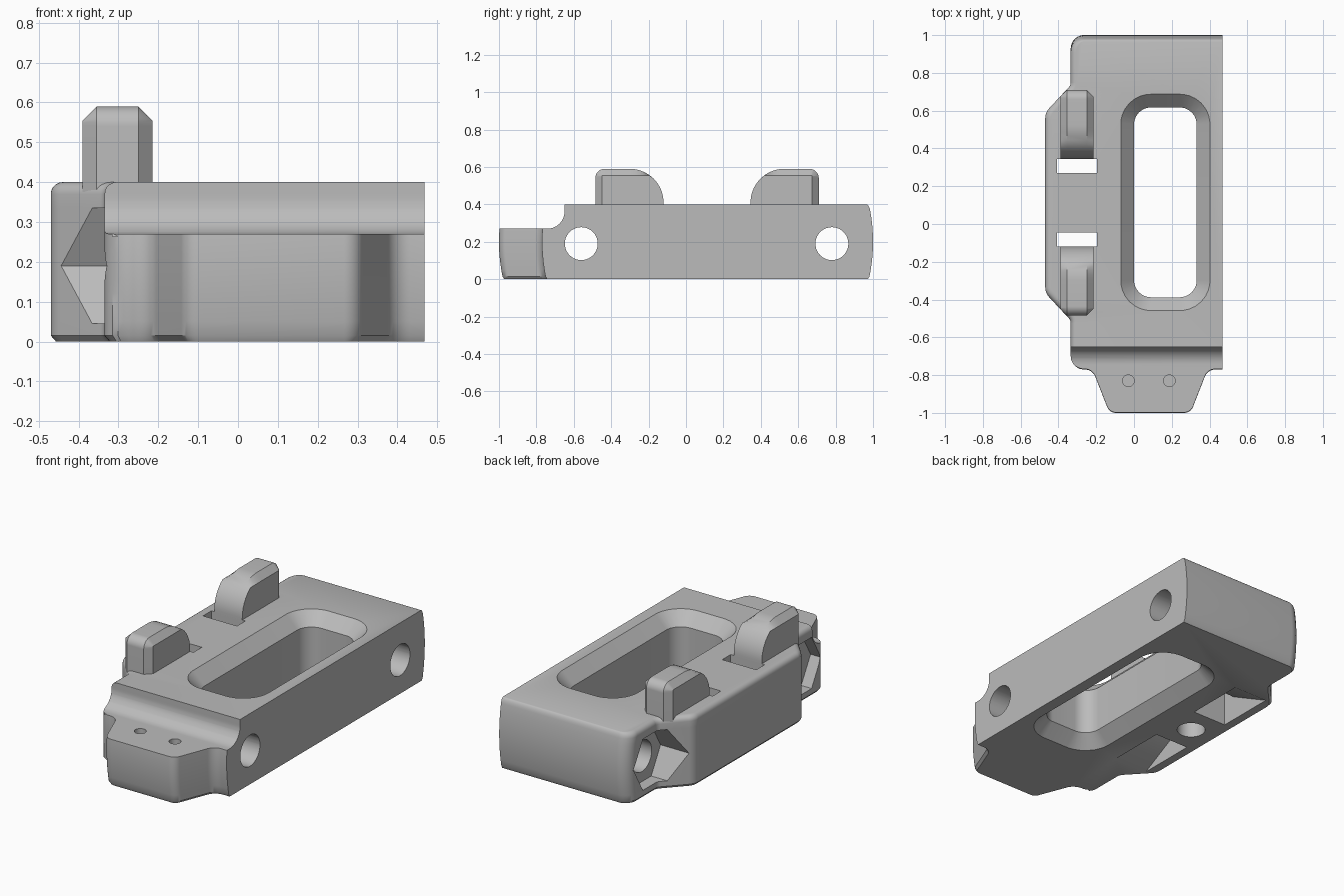
import bpy, bmesh, math
from mathutils import Vector

cube = bpy.data.objects.get("Cube")
if cube:
    bpy.data.objects.remove(cube, do_unlink=True)

grey = bpy.data.materials.new("plain grey")
grey.use_nodes = True
grey.diffuse_color = (0.5, 0.5, 0.5, 1)
grey.node_tree.nodes["Principled BSDF"].inputs["Base Color"].default_value = (0.5, 0.5, 0.5, 1)

MID = 0.1125     # y of the plane that mirrors the clip features
RIGHT = 0.468    # flat side of the body
TOP = 0.4


def rounded(corners, steps=8):
    """2D polygon from (x, y, radius) corners."""
    out = []
    for i, (x, y, r) in enumerate(corners):
        p = Vector((x, y))
        if r == 0:
            out.append(p)
            continue
        u = (Vector(corners[i - 1][:2]) - p).normalized()
        v = (Vector(corners[(i + 1) % len(corners)][:2]) - p).normalized()
        half = u.angle(v) / 2
        c = p + (u + v).normalized() * r / math.sin(half)
        a = p + u * r / math.tan(half) - c
        b = p + v * r / math.tan(half) - c
        for k in range(steps + 1):
            out.append(c + a.lerp(b, k / steps).normalized() * r)
    return out


def offset(poly, d):
    """Move a counter-clockwise polygon outward by d."""
    out = []
    for i, p in enumerate(poly):
        e1 = (p - poly[i - 1]).normalized()
        e2 = (poly[(i + 1) % len(poly)] - p).normalized()
        n1, n2 = Vector((e1.y, -e1.x)), Vector((e2.y, -e2.x))
        out.append(p + (n1 + n2) * d / (1 + n1.dot(n2)))
    return out


def loft(name, rings):
    """Closed solid through rings of 3D points."""
    bm = bmesh.new()
    vs = [[bm.verts.new(p) for p in ring] for ring in rings]
    n = len(vs[0])
    for a, b in zip(vs, vs[1:]):
        for i in range(n):
            j = (i + 1) % n
            bm.faces.new((a[i], a[j], b[j], b[i]))
    bm.faces.new(vs[0][::-1])
    bm.faces.new(vs[-1])
    bmesh.ops.remove_doubles(bm, verts=bm.verts, dist=0.0001)
    bmesh.ops.recalc_face_normals(bm, faces=bm.faces)
    mesh = bpy.data.meshes.new(name)
    bm.to_mesh(mesh)
    bm.free()
    mesh.materials.append(grey)
    ob = bpy.data.objects.new(name, mesh)
    bpy.context.collection.objects.link(ob)
    return ob


def along_x(name, poly, x0, x1):
    return loft(name, [[(x, p[0], p[1]) for p in poly] for x in (x0, x1)])


def along_z(name, poly, z0, z1):
    return loft(name, [[(p[0], p[1], z) for p in poly] for z in (z0, z1)])


def circle(cx, cy, r, n=40):
    return [(cx + r * math.cos(math.tau * i / n), cy + r * math.sin(math.tau * i / n)) for i in range(n)]


def activate(ob):
    bpy.ops.object.select_all(action='DESELECT')
    ob.select_set(True)
    bpy.context.view_layer.objects.active = ob


def cut(ob, cutter):
    cutter.hide_render = True
    mod = ob.modifiers.new("cut", 'BOOLEAN')
    mod.operation, mod.solver, mod.object = 'DIFFERENCE', 'EXACT', cutter
    activate(ob)
    bpy.ops.object.modifier_apply(modifier=mod.name)
    bpy.data.objects.remove(cutter, do_unlink=True)


def smooth(ob):
    activate(ob)
    bpy.ops.object.shade_smooth_by_angle(angle=math.radians(28))


# Body outline with side bulge and front tab, counter-clockwise
outline = rounded([
    (RIGHT, 1, 0), (-0.335, 1, 0.07), (-0.335, 0.735, 0.04), (-0.47, 0.59, 0.08),
    (-0.47, -0.365, 0.08), (-0.335, -0.51, 0.04), (-0.335, -0.77, 0.07),
    (-0.22, -0.77, 0.06), (-0.13, -1, 0.05), (0.3, -1, 0.05), (0.39, -0.77, 0.06),
    (RIGHT, -0.77, 0)])

# Layers: bottom chamfer, gently bowed ends, rounded top edge
FILLET = 0.03
layers = [(0, 0.013), (0.015, 0)]
layers += [(0.015 + (TOP - FILLET - 0.015) * k / 10, 0) for k in range(1, 11)]
for k in range(1, 6):
    t = math.pi / 2 * k / 5
    layers.append((TOP - FILLET * (1 - math.sin(t)), FILLET * (1 - math.cos(t))))
rings = []
for z, inset in layers:
    bow = 0.022 * ((z - 0.2) / 0.2) ** 2
    ring = []
    for p, q in zip(outline, offset(outline, -inset)):
        x, y = q
        if p.x > RIGHT - 0.001:
            x = RIGHT
        if abs(p.y) > 0.75:
            y = p.y + (y - p.y) * 0.4 - math.copysign(bow, p.y)
        ring.append((x, y, z))
    rings.append(ring)
body = loft("body", rings)

# Step down to the front tab, with a concave fillet
cut(body, along_x("tab_step", rounded([(-1.2, 0.27, 0), (-0.65, 0.27, 0.09), (-0.65, 0.6, 0), (-1.2, 0.6, 0)]), -0.7, 0.7))

# Long window, chamfered above and below
window = rounded([(0, -0.388, 0.09), (0.332, -0.388, 0.09), (0.332, 0.617, 0.09), (0, 0.617, 0.09)])
cut(body, loft("window_cutter", [
    [(p.x, p.y, z) for p in offset(window, d)]
    for z, d in ((-0.01, 0.08), (0.07, 0), (TOP - 0.07, 0), (TOP + 0.01, 0.08))]))

# Cross holes with hexagonal pockets on the bulged side
for y in (-0.56, 0.78):
    cut(body, along_x("cross_hole", circle(y, 0.19, 0.088), -0.7, 0.7))
    cut(body, along_x("hex_pocket", circle(y, 0.19, 0.167, 6), -0.7, -0.27))

# Clip slots that widen into sloping pockets underneath
for s in (-1, 1):
    profile = [(0.1575, -0.01), (0.1575, 0.45), (0.2325, 0.45), (0.2325, 0.14), (0.5, 0), (0.5, -0.01)]
    cut(body, along_x("clip_slot", [(MID + s * d, z) for d, z in profile], -0.408, -0.195))

# Blind holes: one underneath, two in the tab
cut(body, along_z("underside_hole", circle(-0.305, MID, 0.075), -0.1, 0.25))
for x in (-0.03, 0.187):
    cut(body, along_z("tab_hole", circle(x, -0.83, 0.031, 24), 0.15, 0.5))
smooth(body)

# Pair of upright clip posts with chamfered outer edges
side = rounded([(0.5975, 0.375, 0), (0.5975, 0.59, 0.05), (0.2325, 0.59, 0.18), (0.2325, 0.375, 0)], 12)
for name, s in (("front_post", -1), ("back_post", 1)):
    rings = []
    for x, c in ((-0.39, 0.035), (-0.355, 0), (-0.25, 0), (-0.215, 0.035)):
        rings.append([(x, MID + s * min(p.x, 0.5975 - c), min(p.y, 0.59 - c)) for p in side])
    smooth(loft(name, rings))
